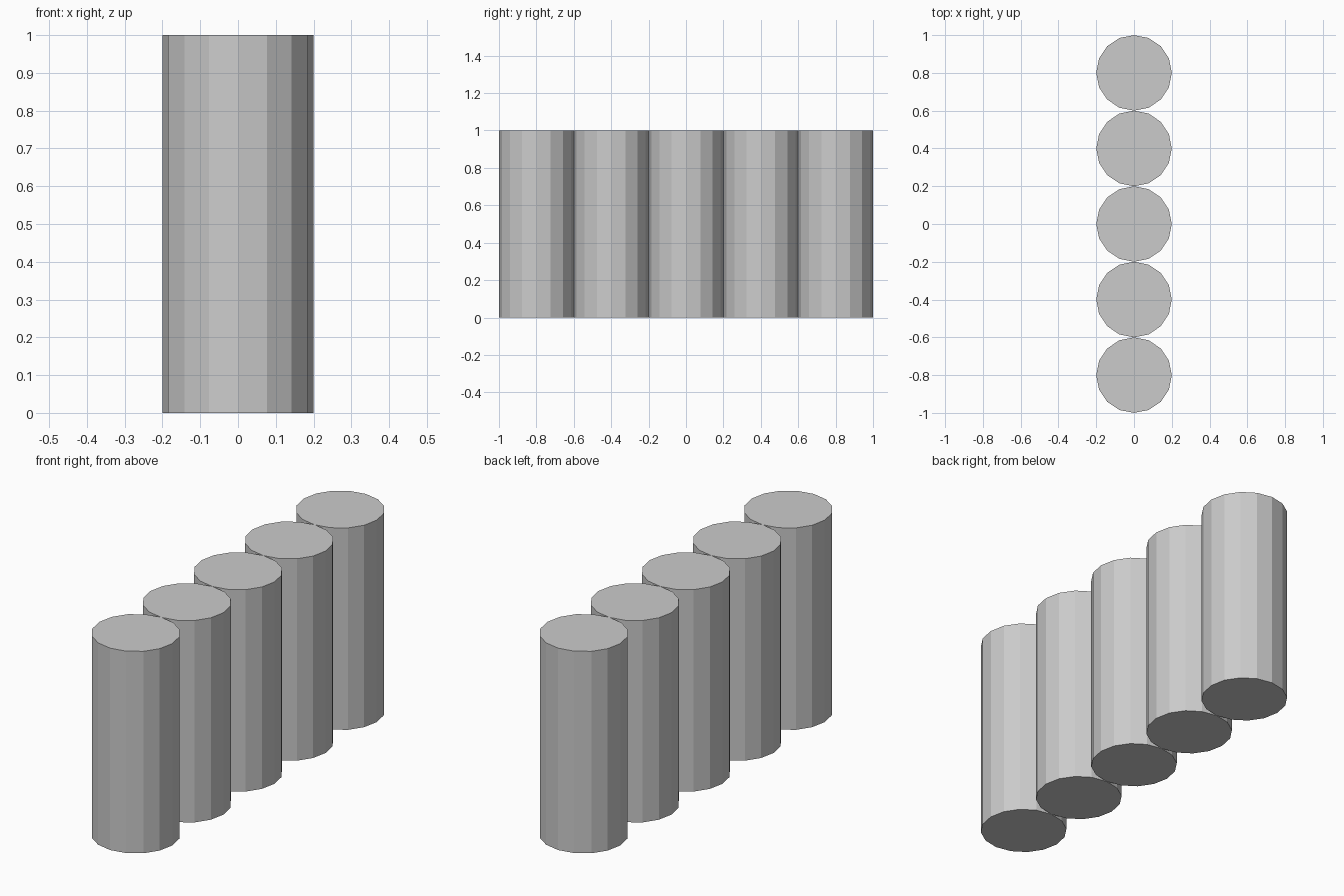
import bpy

if "Cube" in bpy.data.objects:
    bpy.data.objects.remove(bpy.data.objects["Cube"])

RADIUS, HEIGHT, COUNT = 0.2, 1.0, 5

# Row of touching 16-sided posts along y
for i in range(COUNT):
    y = (i - (COUNT - 1) / 2) * 2 * RADIUS
    bpy.ops.mesh.primitive_cylinder_add(vertices=16, radius=RADIUS, depth=HEIGHT,
                                        location=(0, y, HEIGHT / 2))
    bpy.context.object.name = f"post_{i + 1}"
